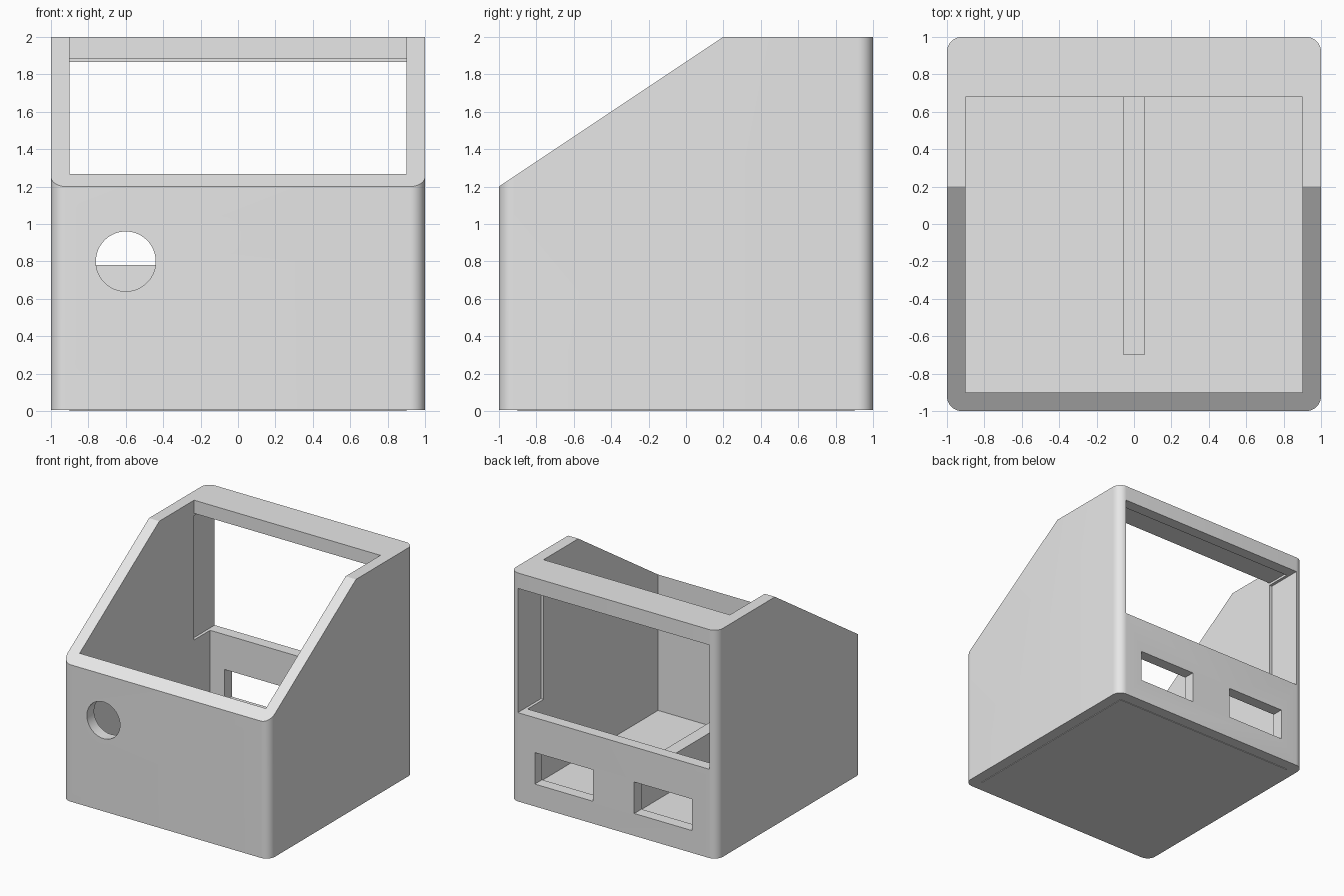
import bpy, bmesh, math
from mathutils import Matrix, Vector

old = bpy.data.objects.get("Cube")
if old:
    bpy.data.objects.remove(old, do_unlink=True)

grey = bpy.data.materials.new("plain_grey")
grey.use_nodes = True
grey.diffuse_color = (0.8, 0.8, 0.8, 1)
grey.node_tree.nodes["Principled BSDF"].inputs["Base Color"].default_value = (0.8, 0.8, 0.8, 1)


def finish(name, bm):
    bmesh.ops.recalc_face_normals(bm, faces=bm.faces[:])
    mesh = bpy.data.meshes.new(name)
    bm.to_mesh(mesh)
    bm.free()
    mesh.materials.append(grey)
    obj = bpy.data.objects.new(name, mesh)
    bpy.context.collection.objects.link(obj)
    return obj


def box(name, low, high, corner=0):
    """Box between two corners, optionally with rounded upright edges."""
    low, high = Vector(low), Vector(high)
    bm = bmesh.new()
    bmesh.ops.create_cube(bm, size=1)
    for v in bm.verts:
        v.co = (low + high) / 2 + v.co * (high - low)
    if corner:
        upright = [e for e in bm.edges
                   if abs(e.verts[0].co.z - e.verts[1].co.z) > 0.1]
        bmesh.ops.bevel(bm, geom=upright, offset=corner, segments=10,
                        profile=0.5, affect='EDGES')
    return finish(name, bm)


def wedge(name, profile, half_width):
    """Side profile of (y, z) points pulled across x."""
    bm = bmesh.new()
    face = bm.faces.new([bm.verts.new((-half_width, y, z)) for y, z in profile])
    new = bmesh.ops.extrude_face_region(bm, geom=[face])["geom"]
    bmesh.ops.translate(bm, vec=(2 * half_width, 0, 0),
                        verts=[g for g in new if isinstance(g, bmesh.types.BMVert)])
    return finish(name, bm)


def cylinder_y(name, centre, radius, depth):
    bm = bmesh.new()
    turn = Matrix.Translation(centre) @ Matrix.Rotation(math.pi / 2, 4, 'X')
    bmesh.ops.create_cone(bm, cap_ends=True, segments=64, radius1=radius,
                          radius2=radius, depth=depth, matrix=turn)
    return finish(name, bm)


def cut(target, cutter):
    cutter.hide_render = True
    mod = target.modifiers.new("cut", 'BOOLEAN')
    mod.operation = 'DIFFERENCE'
    mod.solver = 'EXACT'
    mod.object = cutter
    bpy.context.view_layer.objects.active = target
    bpy.ops.object.modifier_apply(modifier=mod.name)
    bpy.data.objects.remove(cutter, do_unlink=True)


# Outer case with rounded corners
case = box("case_shell", (-1, -1, 0.005), (1, 1, 2), corner=0.08)

# Hollow inside, open underneath, and the opening in the top
cut(case, box("hollow", (-0.9, -0.9, -0.2), (0.9, 0.9, 1.885)))
cut(case, box("top_opening", (-0.9, -0.9, 1.0), (0.9, 0.68, 2.2)))

# Sloping front
cut(case, wedge("slope", [(-1.3, 1.0), (0.2, 2.0), (0.2, 2.4), (-1.3, 2.4)], 1.3))

# Large rear window, slightly wider than the hollow
cut(case, box("rear_window", (-0.925, 0.68, 0.78), (0.925, 1.2, 1.865)))

# Two rear slots
for side in (-1, 1):
    cut(case, box("rear_slot", (side * 0.48 - 0.28, 0.8, 0.2),
                  (side * 0.48 + 0.28, 1.2, 0.475)))

# Round hole in the front wall
cut(case, cylinder_y("round_hole", (-0.6, -0.95, 0.8), 0.16, 0.3))

# Floor plate and the low dividing wall on it
floor = box("floor_plate", (-0.9, -0.9, 0), (0.9, 0.9, 0.08))
divider = box("dividing_wall", (-0.056, -0.7, 0.07), (0.056, 0.7, 0.39))

# Smooth rounded corners, crisp edges elsewhere
bpy.ops.object.select_all(action='DESELECT')
case.select_set(True)
bpy.context.view_layer.objects.active = case
bpy.ops.object.shade_smooth_by_angle(angle=math.radians(30))
